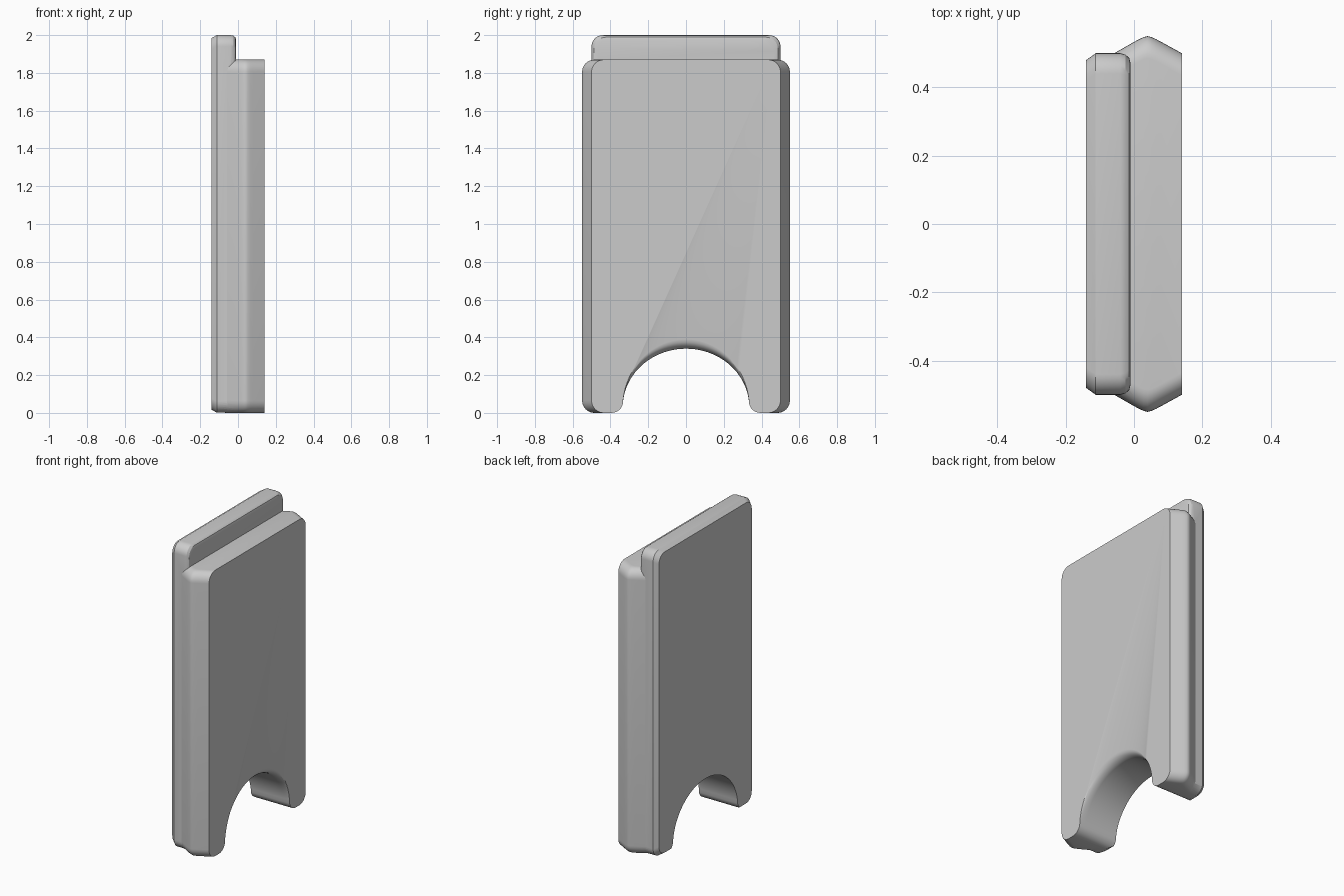
import bpy
import bmesh
import math

cube = bpy.data.objects.get("Cube")
if cube:
    bpy.data.objects.remove(cube, do_unlink=True)

grey = bpy.data.materials.new("plain_grey")
grey.use_nodes = True
grey.diffuse_color = (0.6, 0.6, 0.6, 1)
grey.node_tree.nodes["Principled BSDF"].inputs["Base Color"].default_value = (0.6, 0.6, 0.6, 1)


def arc(cy, cz, ry, rz, start, end, steps):
    """Points on an elliptical arc, angles in degrees."""
    angles = [math.radians(start + (end - start) * i / steps) for i in range(steps + 1)]
    return [(cy + ry * math.cos(a), cz + rz * math.sin(a)) for a in angles]


def rounded_rect(half, low, high, r):
    pts = []
    for sy, sz, start in ((1, 1, 0), (-1, 1, 90), (-1, -1, 180), (1, -1, 270)):
        cz = high - r if sz > 0 else low + r
        pts += arc(sy * (half - r), cz, r, r, start, start + 90, 8)
    return pts


def arch(extra):
    """Arch opening with flared feet; extra raises its crown."""
    flare = arc(0.395, 0.06, 0.062, 0.06, 270, 190, 6)
    top = arc(0, 0.03, 0.335, 0.31 + extra, 8, 172, 40)
    mirrored = [(-y, z) for y, z in reversed(flare)]
    return [(0.395, -0.1)] + flare + top + mirrored + [(-0.395, -0.1)]


def loft(name, sections):
    """Solid through matching (y, z) outlines placed along x."""
    bm = bmesh.new()
    rings = [[bm.verts.new((x, y, z)) for y, z in pts] for x, pts in sections]
    count = len(rings[0])
    for a, b in zip(rings, rings[1:]):
        for i in range(count):
            j = (i + 1) % count
            bm.faces.new((a[i], a[j], b[j], b[i]))
    bm.faces.new(rings[0])
    bm.faces.new(rings[-1])
    bmesh.ops.recalc_face_normals(bm, faces=bm.faces[:])
    mesh = bpy.data.meshes.new(name)
    bm.to_mesh(mesh)
    bm.free()
    mesh.materials.append(grey)
    obj = bpy.data.objects.new(name, mesh)
    bpy.context.collection.objects.link(obj)
    return obj


# Tall backing slab: chamfered outer face, rounded inner edge
back_profile = [(-0.14, 0.02), (-0.112, 0.0), (-0.04, 0.0), (-0.025, 0.004),
                (-0.014, 0.014), (-0.01, 0.03)]
back = loft("back_slab", [
    (x, rounded_rect(0.5 - d, 0.001 + d * 0.8, 2 - d * 0.8, 0.06)) for x, d in back_profile])

# Wider front slab with ridged sides
front_profile = [(-0.07, 0.493), (0.0, 0.533), (0.015, 0.541), (0.028, 0.547), (0.04, 0.55),
                 (0.052, 0.547), (0.065, 0.541), (0.08, 0.533), (0.14, 0.5)]
front = loft("front_slab", [
    (x, rounded_rect(half, 0, 1.87, 0.065)) for x, half in front_profile])

# Arch cutter, with its crown rounded over at the front slab
cut_profile = [(-0.3, 0), (0.09, 0), (0.105, 0.004), (0.12, 0.012), (0.13, 0.022),
               (0.137, 0.034), (0.14, 0.05), (0.2, 0.05)]
cutter = loft("arch_cutter", [(x, arch(extra)) for x, extra in cut_profile])

# Join the slabs and cut the arch
for operand, operation in ((back, 'UNION'), (cutter, 'DIFFERENCE')):
    mod = front.modifiers.new(operation.title(), 'BOOLEAN')
    mod.object = operand
    mod.operation = operation
    mod.solver = 'EXACT'
bpy.context.view_layer.update()
graph = bpy.context.evaluated_depsgraph_get()
panel_mesh = bpy.data.meshes.new_from_object(front.evaluated_get(graph))
front.modifiers.clear()
front.data = panel_mesh
front.name = "panel"
for helper in (back, cutter):
    bpy.data.objects.remove(helper, do_unlink=True)

# Smooth the rounded edges
bpy.ops.object.select_all(action='DESELECT')
front.select_set(True)
bpy.context.view_layer.objects.active = front
bpy.ops.object.shade_smooth_by_angle(angle=math.radians(28))
